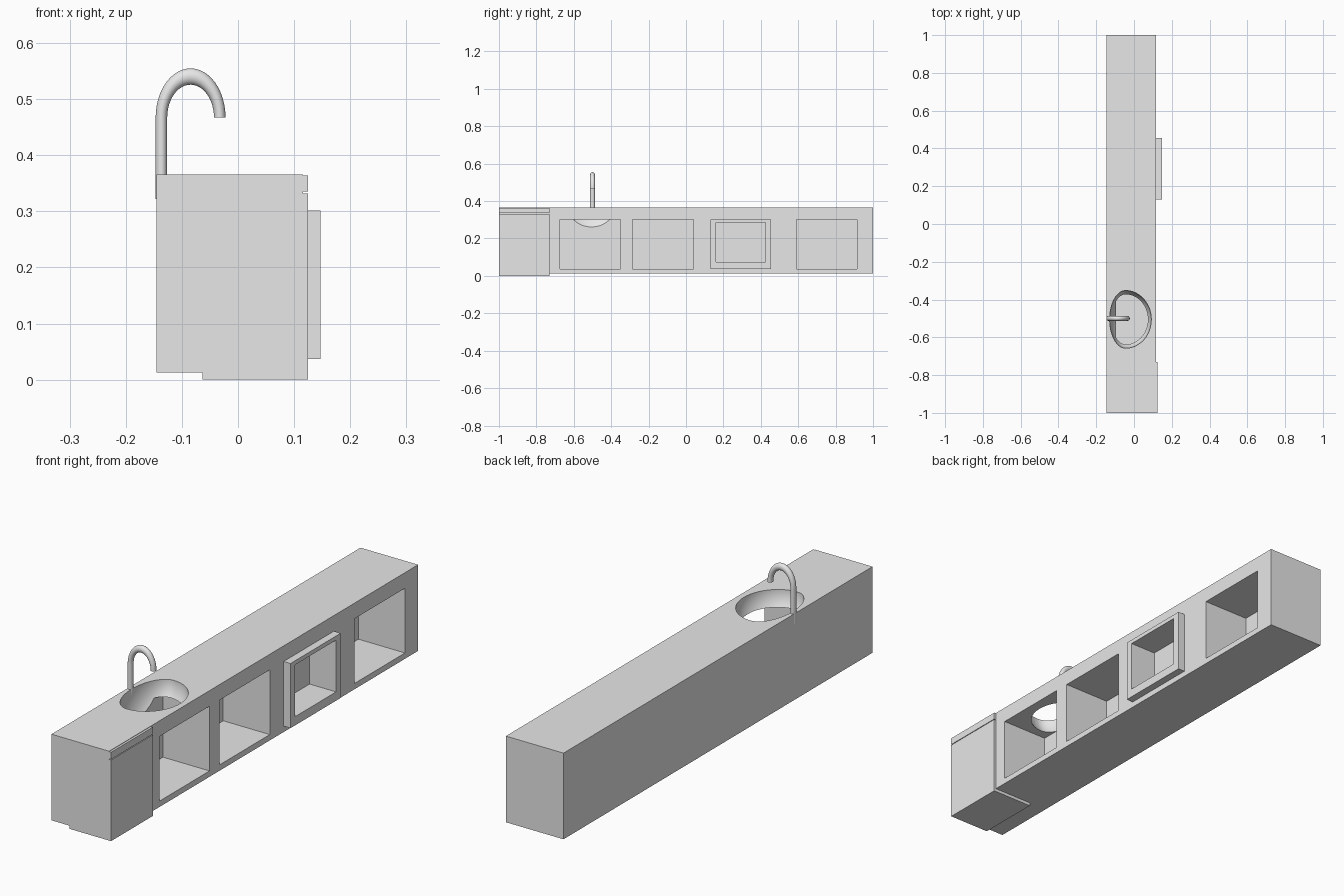
import bpy, bmesh, math

if "Cube" in bpy.data.objects:
    bpy.data.objects.remove(bpy.data.objects["Cube"])

grey = bpy.data.materials.new("plain_grey")
grey.diffuse_color = (0.8, 0.8, 0.8, 1)
grey.use_nodes = True
grey.node_tree.nodes["Principled BSDF"].inputs["Base Color"].default_value = grey.diffuse_color


def finish(name, bm):
    bmesh.ops.recalc_face_normals(bm, faces=bm.faces)
    me = bpy.data.meshes.new(name)
    bm.to_mesh(me)
    bm.free()
    me.materials.append(grey)
    ob = bpy.data.objects.new(name, me)
    bpy.context.collection.objects.link(ob)
    return ob


def box(name, x, y, z):
    bm = bmesh.new()
    bmesh.ops.create_cube(bm, size=1)
    for v in bm.verts:
        v.co = [r[0] + (c + 0.5) * (r[1] - r[0]) for c, r in zip(v.co, (x, y, z))]
    return finish(name, bm)


def cut(ob, cutter):
    mod = ob.modifiers.new("cut", 'BOOLEAN')
    mod.operation = 'DIFFERENCE'
    mod.solver = 'EXACT'
    mod.object = cutter
    bpy.context.view_layer.objects.active = ob
    bpy.ops.object.modifier_apply(modifier=mod.name)
    bpy.data.objects.remove(cutter)


def smooth(ob):
    bpy.ops.object.select_all(action='DESELECT')
    ob.select_set(True)
    bpy.context.view_layer.objects.active = ob
    bpy.ops.object.shade_smooth_by_angle(angle=math.radians(30))


# Long counter with three deep cubbies
FRONT = 0.116
body = box("counter_body", (-0.145, FRONT), (-1, 1), (0.013, 0.366))
for y0 in (-0.675, -0.285, 0.59):
    cut(body, box("cubby_cutter", (-0.095, 0.2), (y0, y0 + 0.325), (0.037, 0.302)))

# Raised frame around a shallower cubby
frame = box("cubby_frame", (FRONT, 0.147), (0.13, 0.455), (0.037, 0.302))
for ob in (body, frame):
    cut(ob, box("frame_cutter", (0.027, 0.2), (0.16, 0.425), (0.073, 0.285)))

# Egg-shaped basin sunk into the top
bm = bmesh.new()
bmesh.ops.create_uvsphere(bm, u_segments=48, v_segments=25, radius=1)
for v in bm.verts:
    x, y, z = v.co
    v.co = (-0.045 + x * (0.137 if x > 0 else 0.084), -0.505 + y * 0.153, 0.366 + z * 0.13)
cut(body, finish("basin_cutter", bm))
smooth(body)

# Door, drawer front and base plate at the near end
END = (-1, -0.73)
box("door_panel", (FRONT, 0.125), END, (0, 0.332))
box("drawer_front", (FRONT, 0.125), END, (0.335, 0.364))
box("base_plate", (-0.063, FRONT), END, (0, 0.013))

# Tap: straight pipe and arched spout swept as one tube
path = [(-0.1365, 0.322, 1, 0)]
for i in range(25):
    a = math.pi * (1 - i / 24)
    path.append((-0.0845, 0.467, math.cos(a), math.sin(a)))
bm = bmesh.new()
rings = []
for i, (cx, cz, c, s) in enumerate(path):
    ring = []
    for k in range(20):
        t = 2 * math.pi * k / 20
        dr, dy = 0.0103 * math.cos(t), 0.0125 * math.sin(t)
        if i == 0:
            co = (cx - dr, -0.5 + dy, cz)
        else:
            co = (cx + (0.052 + dr) * c, -0.5 + dy, cz + 1.41 * (0.052 + dr) * s)
        ring.append(bm.verts.new(co))
    rings.append(ring)
for a, b in zip(rings, rings[1:]):
    for k in range(20):
        n = (k + 1) % 20
        bm.faces.new((a[k], a[n], b[n], b[k]))
bm.faces.new(rings[0])
bm.faces.new(rings[-1])
smooth(finish("tap", bm))
